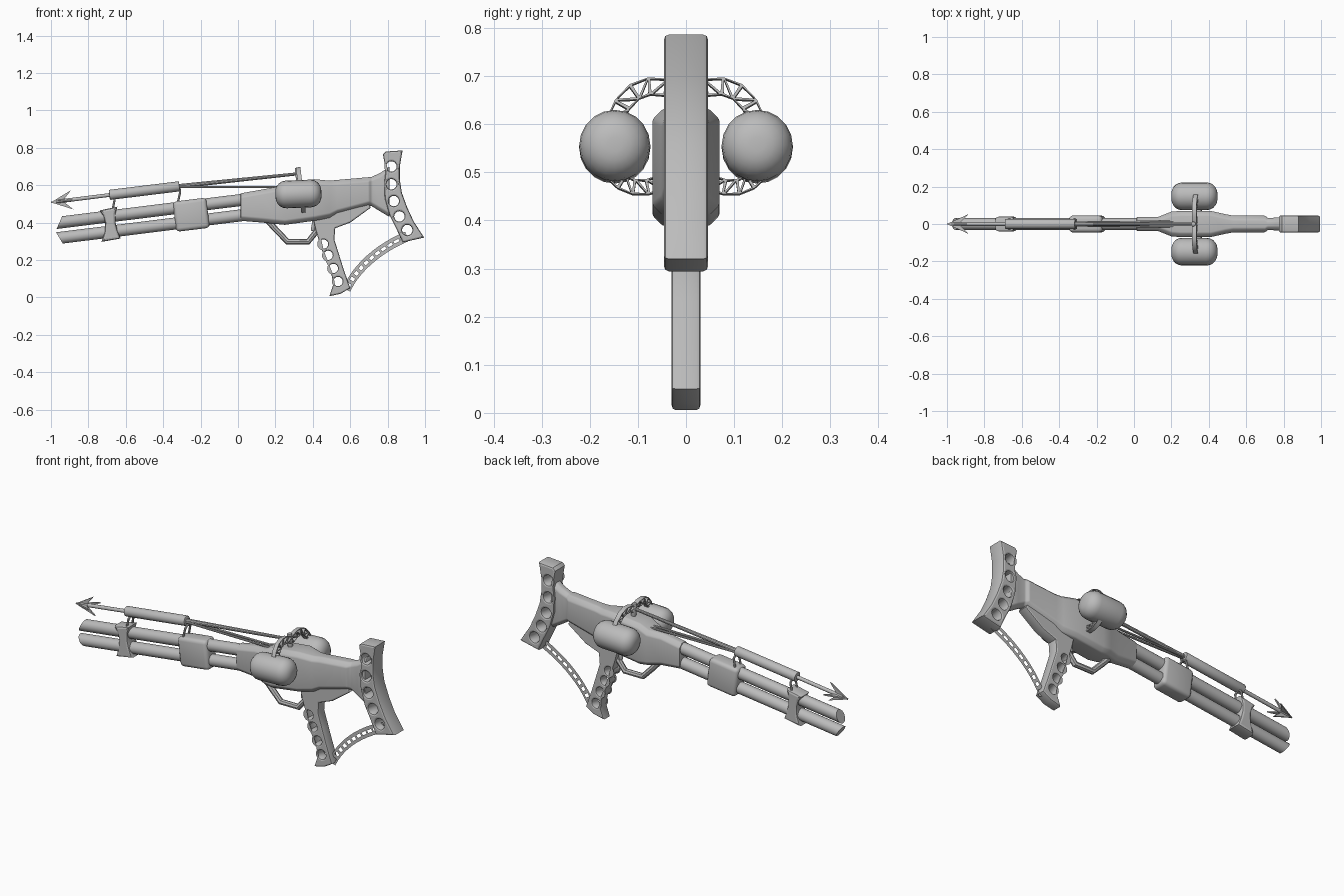
import bpy, bmesh
from math import pi, radians, cos, sin
from mathutils import Vector, Matrix, geometry

if "Cube" in bpy.data.objects:
    bpy.data.objects.remove(bpy.data.objects["Cube"], do_unlink=True)

GREY = (0.5, 0.5, 0.5, 1)
metal = bpy.data.materials.new("grey_metal")
metal.use_nodes = True
metal.diffuse_color = GREY
metal.node_tree.nodes["Principled BSDF"].inputs["Base Color"].default_value = GREY

TILT = radians(-7)                                # the barrel line rises to the rear
UPRIGHT = Matrix.Rotation(pi / 2, 4, 'X')         # flat drawing -> side profile


def finish(data, name, matrix=None, bevel=0, segments=2, solid=0):
    """Link the data, bake its modifiers and shade it."""
    ob = bpy.data.objects.new(name, data)
    bpy.context.scene.collection.objects.link(ob)
    if matrix:
        ob.matrix_world = matrix
    if solid:
        m = ob.modifiers.new("thickness", 'SOLIDIFY')
        m.thickness, m.offset = solid, 0
    if bevel:
        m = ob.modifiers.new("round", 'BEVEL')
        m.width, m.segments, m.limit_method = bevel, segments, 'ANGLE'
    bpy.ops.object.select_all(action='DESELECT')
    ob.select_set(True)
    bpy.context.view_layer.objects.active = ob
    bpy.ops.object.convert(target='MESH')
    ob = bpy.context.object
    ob.data.materials.clear()
    ob.data.materials.append(metal)
    bpy.ops.object.shade_smooth_by_angle(angle=radians(35))


def from_bmesh(bm, name, place=None, **kw):
    if place:
        bmesh.ops.transform(bm, matrix=place, verts=bm.verts)
    bmesh.ops.recalc_face_normals(bm, faces=bm.faces)
    me = bpy.data.meshes.new(name)
    bm.to_mesh(me)
    bm.free()
    finish(me, name, **kw)


def rod(name, a, b, r, r2=None, sides=16, slant=0, **kw):
    """Cylinder between two points; slant shears its front end."""
    a, b = Vector(a), Vector(b)
    d = b - a
    bm = bmesh.new()
    place = Matrix.Translation((a + b) / 2) @ d.to_track_quat('Z', 'Y').to_matrix().to_4x4()
    bmesh.ops.create_cone(bm, cap_ends=True, segments=sides, radius1=r,
                          radius2=r if r2 is None else r2, depth=d.length, matrix=place)
    for v in bm.verts:
        if slant and (v.co - a).length < r * 1.5:
            v.co += d.normalized() * slant * (v.co.z - a.z)
    from_bmesh(bm, name, **kw)


def plate(name, outline, half, holes=(), hole_r=0.028, bevel=0.01):
    """Side profile with round holes, extruded across y."""
    cu = bpy.data.curves.new(name, 'CURVE')
    cu.dimensions, cu.fill_mode = '2D', 'BOTH'
    cu.extrude, cu.bevel_depth, cu.offset = half - bevel, bevel, -bevel
    cu.bevel_resolution = 1
    circle = [(hole_r * cos(i * pi / 8), hole_r * sin(i * pi / 8)) for i in range(16)]
    for loop in [outline] + [[(hx + x, hz + z) for x, z in circle] for hx, hz in holes]:
        s = cu.splines.new('POLY')
        s.points.add(len(loop) - 1)
        for point, (x, z) in zip(s.points, loop):
            point.co = (x, z, 0, 1)
        s.use_cyclic_u = True
    finish(cu, name, matrix=UPRIGHT)


def wire(name, pts, r):
    """Round bar along a path."""
    cu = bpy.data.curves.new(name, 'CURVE')
    cu.dimensions, cu.bevel_depth, cu.bevel_resolution = '3D', r, 2
    cu.use_fill_caps = True
    s = cu.splines.new('POLY')
    s.points.add(len(pts) - 1)
    for point, co in zip(s.points, pts):
        point.co = (*co, 1)
    finish(cu, name)


def lattice(name, controls, width, depth, panels, rim, place, diagonal=False):
    """Curved strip with an opening in every panel."""
    pts = geometry.interpolate_bezier(*[Vector(c) for c in controls], panels + 1)
    bm = bmesh.new()
    rows = []
    for i, p in enumerate(pts):
        t = (pts[min(i + 1, panels)] - pts[max(i - 1, 0)]).normalized()
        n = Vector((-t.y, t.x)) * width / 2
        rows.append([bm.verts.new((p.x + s * n.x, p.y + s * n.y, 0)) for s in (1, -1)])
    for (a, b), (c, d) in zip(rows, rows[1:]):
        bm.faces.new((a, b, d, c))
    if diagonal:
        bmesh.ops.triangulate(bm, faces=bm.faces)
    inner = list(bm.faces)
    bmesh.ops.inset_individual(bm, faces=inner, thickness=rim)
    bmesh.ops.delete(bm, geom=inner, context='FACES_ONLY')
    from_bmesh(bm, name, place, solid=depth)


def loft(name, sections, chamfer):
    """Chamfered box sections (x, top, bottom, half width) joined along x."""
    bm = bmesh.new()
    rings = []
    for x, top, bot, w in sections:
        c = min(chamfer, w * 0.6)
        ring = [(w, top - c), (w - c, top), (c - w, top), (-w, top - c),
                (-w, bot + c), (c - w, bot), (w - c, bot), (w, bot + c)]
        rings.append([bm.verts.new((x, y, z)) for y, z in ring])
    for r, s in zip(rings, rings[1:]):
        for i in range(8):
            j = (i + 1) % 8
            bm.faces.new((r[i], r[j], s[j], s[i]))
    bm.faces.new(rings[0])
    bm.faces.new(rings[-1])
    from_bmesh(bm, name, bevel=0.006)


# Receiver and stock neck
loft("receiver", [(.013, .556, .41, .037), (.13, .577, .40, .038), (.20, .59, .393, .066),
                  (.25, .615, .388, .07), (.41, .632, .41, .07), (.49, .624, .425, .052),
                  (.53, .628, .445, .045), (.70, .643, .49, .045), (.715, .645, .488, .032),
                  (.76, .665, .46, .034), (.81, .70, .43, .036)], .022)

# Butt plate
plate("butt_plate", [(.775, .765), (.79, .78), (.88, .786), (.865, .70), (.865, .63), (.876, .56),
                     (.905, .48), (.94, .405), (.995, .32), (.88, .294), (.85, .36), (.81, .44),
                     (.785, .53), (.782, .61), (.79, .68)], .046,
      [(.82, .70), (.82, .605), (.833, .515), (.863, .433), (.905, .36)])

# Grip, trigger and guard
plate("grip", [(.40, .43), (.415, .36), (.45, .25), (.50, .12), (.51, .07), (.488, .006),
               (.55, .02), (.60, .05), (.565, .15), (.54, .23), (.515, .31), (.52, .37),
               (.60, .40), (.71, .48), (.70, .50), (.50, .46)], .03,
      [(.457, .285), (.482, .225), (.51, .155), (.535, .085)], hole_r=.025, bevel=.008)
wire("trigger_guard", [(.16, 0, .41), (.20, 0, .365), (.265, 0, .298), (.375, 0, .298),
                       (.425, 0, .36)], .016)
rod("trigger", (.41, 0, .42), (.40, 0, .355), .011, bevel=.004)
lattice("grip_strut", [(.585, .05), (.64, .17), (.77, .27), (.90, .325)],
        .034, .022, 11, .007, UPRIGHT)

# Twin barrels with slanted muzzles
for name, z, slant in (("upper_barrel", .40, .6), ("lower_barrel", .318, -.45)):
    rod(name, (-.955, 0, z), (.05, 0, z + .125), .032, sides=20, slant=slant)

# Barrel clamps
bm = bmesh.new()
bmesh.ops.create_cube(bm, matrix=Matrix.Translation((-.25, 0, .442)) @ Matrix.Rotation(TILT, 4, 'Y')
                      @ Matrix.Diagonal((.18, .09, .162, 1)))
from_bmesh(bm, "rear_clamp", bevel=.02, segments=3)
plate("front_clamp", [(-.74, .465), (-.645, .485), (-.655, .45), (-.655, .40), (-.645, .36),
                      (-.628, .315), (-.73, .297), (-.713, .35), (-.71, .40), (-.72, .435)],
      .04, bevel=.012)

# Spear, launch tube and supports
rod("spear_shaft", (-.97, 0, .512), (-.66, 0, .551), .010, sides=12)
rod("launch_tube", (-.688, 0, .548), (-.313, 0, .594), .027, bevel=.004)
for i in range(4):
    bm = bmesh.new()
    barb = [(0, 0), (.115, .052), (.075, .012), (.09, 0)]
    bm.faces.new([bm.verts.new((x, 0, z)) for x, z in barb])
    place = (Matrix.Translation((-1, 0, .508)) @ Matrix.Rotation(TILT, 4, 'Y')
             @ Matrix.Rotation(i * pi / 2, 4, 'X'))
    from_bmesh(bm, "spear_barb", place, solid=.008)
for x, low, high in ((-.66, .47, .55), (-.31, .515, .59)):
    wire("tube_support", [(x - .01, -.025, low), (x, -.022, high - .03), (x, 0, high - .015),
                          (x, .022, high - .03), (x - .01, .025, low)], .006)
rod("upper_draw_rod", (-.32, 0, .594), (.33, 0, .662), .012, .008, sides=10)
for side in (-1, 1):
    rod("draw_cord", (-.32, side * .008, .59), (.28, side * .014, .59), .006, sides=8)

# Side tanks and their lattice carriers
rod("carrier_post", (.325, 0, .60), (.317, 0, .693), .013, sides=12, bevel=.003)
for side in (-1, 1):
    rod("side_tank", (.20, side * .148, .548), (.446, side * .148, .558), .074,
        sides=20, bevel=.058, segments=5)
    frame = Matrix(((0, -.12, 1, .405), (side, 0, 0, 0), (0, 1, 0, 0), (0, 0, 0, 1)))
    lattice("upper_carrier", [(0, .66), (.07, .695), (.125, .685), (.152, .595)],
            .036, .024, 5, .0055, frame, diagonal=True)
    lattice("lower_carrier", [(.155, .50), (.13, .465), (.09, .46), (.05, .478)],
            .032, .024, 4, .005, frame, diagonal=True)
